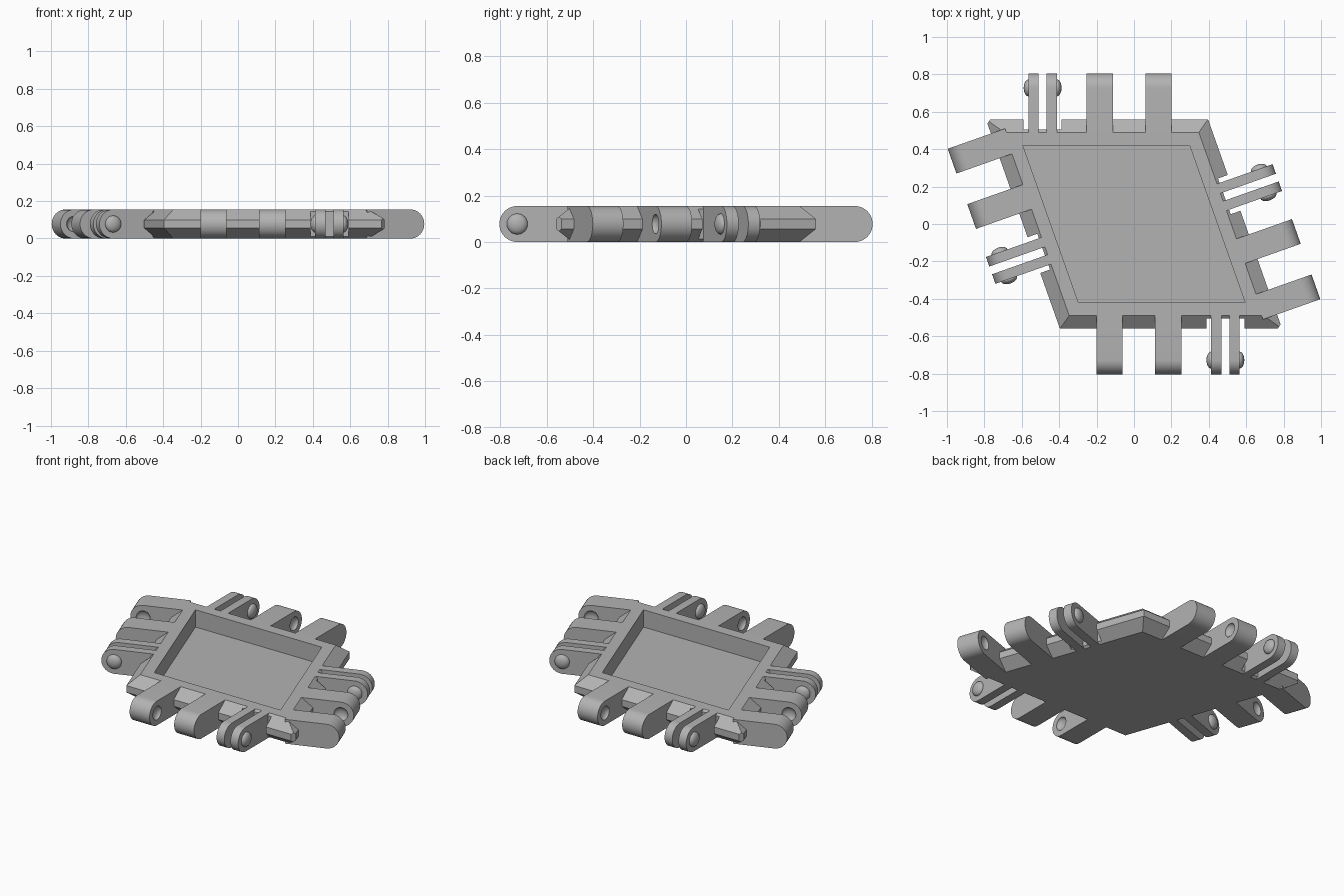
import bpy, bmesh
from math import radians, sin, cos, tan, pi, acos
from mathutils import Matrix, Vector

if "Cube" in bpy.data.objects:
    bpy.data.objects.remove(bpy.data.objects["Cube"])

H = 0.155                  # plate thickness
ACUTE = acos(1 / 3)        # acute angle of the rhombus
REACH = 0.805              # distance from centre to hinge tips
R = H / 2

grey = bpy.data.materials.new("plain_grey")
grey.use_nodes = True
grey.diffuse_color = (0.45, 0.45, 0.45, 1)
grey.node_tree.nodes["Principled BSDF"].inputs["Base Color"].default_value = grey.diffuse_color


def make_object(name, bm, matrix=Matrix()):
    bmesh.ops.recalc_face_normals(bm, faces=bm.faces[:])
    mesh = bpy.data.meshes.new(name)
    bm.to_mesh(mesh)
    bm.free()
    mesh.materials.append(grey)
    ob = bpy.data.objects.new(name, mesh)
    bpy.context.collection.objects.link(ob)
    ob.matrix_world = matrix
    return ob


def cut(ob, cutter):
    mod = ob.modifiers.new("cut", 'BOOLEAN')
    mod.operation = 'DIFFERENCE'
    mod.solver = 'EXACT'
    mod.object = cutter
    bpy.context.view_layer.update()
    graph = bpy.context.evaluated_depsgraph_get()
    mesh = bpy.data.meshes.new_from_object(ob.evaluated_get(graph))
    ob.modifiers.clear()
    ob.data = mesh
    bpy.data.objects.remove(cutter)


def smooth(ob):
    bpy.ops.object.select_all(action='DESELECT')
    ob.select_set(True)
    bpy.context.view_layer.objects.active = ob
    bpy.ops.object.shade_smooth_by_angle(angle=radians(30))


def finger(name, x, width, matrix):
    """Rounded hinge bar reaching outward along local y."""
    cy = REACH - R
    outline = [(0.48, 0), (0.48, H)]
    for i in range(21):
        a = pi / 2 - pi * i / 20
        outline.append((cy + R * cos(a), R + R * sin(a)))
    bm = bmesh.new()
    face = bm.faces.new([bm.verts.new((x - width / 2, y, z)) for y, z in outline])
    ext = bmesh.ops.extrude_face_region(bm, geom=[face])
    verts = [v for v in ext["geom"] if isinstance(v, bmesh.types.BMVert)]
    bmesh.ops.translate(bm, vec=(width, 0, 0), verts=verts)
    return make_object(name, bm, matrix)


def dome(name, x, radius, matrix):
    """Flattened ball centred on the hinge axis."""
    bm = bmesh.new()
    place = (Matrix.Translation((x, REACH - R, R)) @ Matrix.Diagonal((0.56, 1, 1, 1))
             @ Matrix.Rotation(pi / 2, 4, 'Y'))
    bmesh.ops.create_uvsphere(bm, u_segments=24, v_segments=16, radius=radius, matrix=place)
    return make_object(name, bm, matrix)


def box(name, x, width, y0, y1, matrix):
    bm = bmesh.new()
    place = (Matrix.Translation((x, (y0 + y1) / 2, R))
             @ Matrix.Diagonal((width, y1 - y0, 3 * H, 1)))
    bmesh.ops.create_cube(bm, size=1, matrix=place)
    return make_object(name, bm, matrix)


# Rhombic tray: stacked rings of (half width, height), closed below and at the floor
bm = bmesh.new()
rings = []
for h, z in [(0.49, 0), (0.56, 0.056), (0.56, 0.099), (0.49, H), (0.42, H), (0.42, 0.045)]:
    half, lean = h / sin(ACUTE), h / tan(ACUTE)
    rings.append([bm.verts.new(p) for p in (
        (lean - half, -h, z), (lean + half, -h, z), (half - lean, h, z), (-half - lean, h, z))])
for low, high in zip(rings, rings[1:]):
    for i in range(4):
        j = (i + 1) % 4
        bm.faces.new((low[i], low[j], high[j], high[i]))
bm.faces.new(rings[0])
bm.faces.new(rings[-1])
# Blunt the two sharp corners
diagonal = Vector((cos(ACUTE / 2), -sin(ACUTE / 2), 0))
for d in (diagonal, -diagonal):
    res = bmesh.ops.bisect_plane(bm, geom=bm.verts[:] + bm.edges[:] + bm.faces[:],
                                 plane_co=d * 0.95, plane_no=d, clear_outer=True)
    edges = [e for e in res["geom_cut"] if isinstance(e, bmesh.types.BMEdge)]
    bmesh.ops.holes_fill(bm, edges=edges)
tray = make_object("tray", bm)

# Hinges on all four sides: (side, rotation, position of the fork)
sides = [("back", 0, -0.4885), ("right", -ACUTE, 0.0215),
         ("front", pi, -0.4885), ("left", pi - ACUTE, 0.0215)]
# The model's own left is +x
names = {"right": "left", "left": "right"}
for side, angle, fork_x in sides:
    side = names.get(side, side)
    m = Matrix.Rotation(angle, 4, 'Z')
    cut(tray, box("slot_cutter", fork_x, 0.203, 0.505, 0.7, m))
    # Fork of two thin prongs with a bump on each outer face
    for sign, tag in ((-1, "a"), (1, "b")):
        smooth(finger(f"{side}_fork_prong_{tag}", fork_x + sign * 0.049, 0.054, m))
        smooth(dome(f"{side}_fork_bump_{tag}", fork_x + sign * 0.076, 0.045, m))
    # Pair of thick knuckles with sockets facing each other
    for offset, sign, tag in ((0.3055, 1, "a"), (0.6195, -1, "b")):
        x = fork_x + offset
        knuckle = finger(f"{side}_knuckle_{tag}", x, 0.14, m)
        cut(knuckle, dome("socket_cutter", x + sign * 0.07, 0.042, m))
        smooth(knuckle)
smooth(tray)
